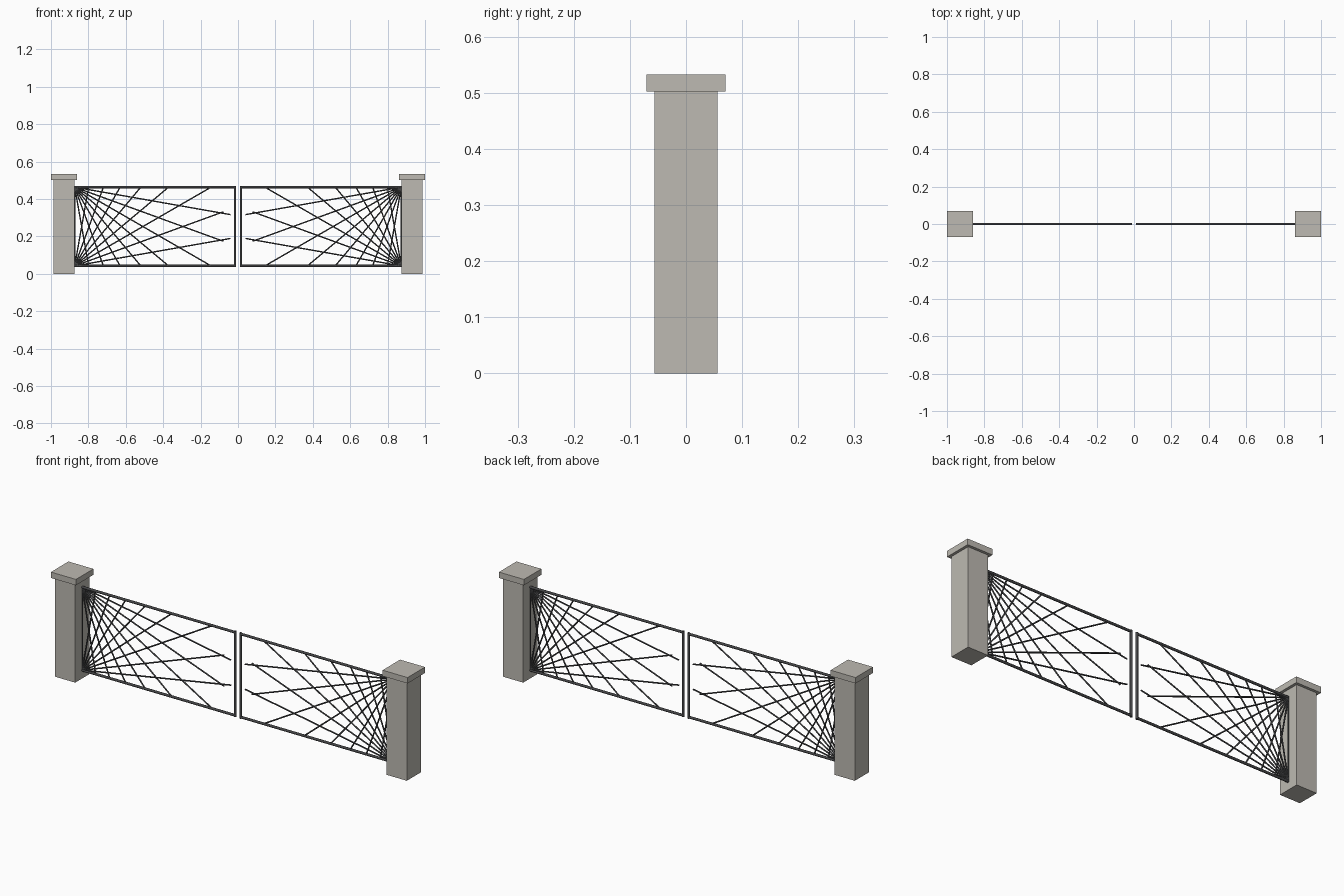
import bpy
import math
from mathutils import Vector

cube = bpy.data.objects.get("Cube")
if cube:
    bpy.data.objects.remove(cube, do_unlink=True)


def make_material(name, rgb):
    mat = bpy.data.materials.new(name)
    mat.use_nodes = True
    color = (*rgb, 1)
    mat.diffuse_color = color
    mat.node_tree.nodes["Principled BSDF"].inputs["Base Color"].default_value = color
    return mat


STONE = make_material("warm grey stone", (0.51, 0.49, 0.445))
IRON = make_material("dark iron", (0.06, 0.061, 0.064))

HINGE_X, MEET_X = 0.873, 0.016
LOW_Z, HIGH_Z = 0.042, 0.463
FRAME_RADIUS = 0.0063
ROD_RADIUS, ROD_LENGTH = 0.0036, 0.846


def box(name, low, high, mat):
    low, high = Vector(low), Vector(high)
    bpy.ops.mesh.primitive_cube_add(size=1, location=(low + high) / 2)
    obj = bpy.context.object
    obj.name = name
    obj.scale = high - low
    bpy.ops.object.transform_apply(location=False, rotation=False, scale=True)
    obj.data.materials.append(mat)


def tube(name, x0, z0, x1, z1, radius, overlap=0):
    # Round bar in the gate plane, lengthened by the overlap at both ends
    start, end = Vector((x0, 0, z0)), Vector((x1, 0, z1))
    axis = end - start
    bpy.ops.mesh.primitive_cylinder_add(
        vertices=12, radius=radius, depth=axis.length + 2 * overlap,
        location=(start + end) / 2, rotation=axis.to_track_quat("Z", "Y").to_euler())
    obj = bpy.context.object
    obj.name = name
    obj.data.materials.append(IRON)
    bpy.ops.object.shade_smooth_by_angle(angle=math.radians(40))


for side, s in (("left", 1), ("right", -1)):
    # Stone pillar and its overhanging cap
    for part, half, z0, z1 in (("pillar", 0.0565, 0, 0.502),
                               ("pillar_cap", 0.07, 0.502, 0.532)):
        box(f"{side}_{part}", (s * 0.93 - half, -half, z0),
            (s * 0.93 + half, half, z1), STONE)

    # Gate leaf frame
    hinge, meet = s * HINGE_X, s * MEET_X
    for part, z in (("bottom_rail", LOW_Z), ("top_rail", HIGH_Z)):
        tube(f"{side}_{part}", hinge, z, meet, z, FRAME_RADIUS)
    tube(f"{side}_meeting_stile", meet, LOW_Z, meet, HIGH_Z, FRAME_RADIUS, FRAME_RADIUS)
    tube(f"{side}_hinge_stile", hinge, LOW_Z, hinge, HIGH_Z, ROD_RADIUS)

    # Two fans of rods spreading from the hinge corners
    for fan, z, up in (("lower", LOW_Z, 1), ("upper", HIGH_Z, -1)):
        for degrees in range(10, 90, 10):
            a = math.radians(degrees)
            length = min(ROD_LENGTH, (HIGH_Z - LOW_Z) / math.sin(a))
            tube(f"{side}_{fan}_fan_rod_{degrees}", hinge, z,
                 hinge - s * length * math.cos(a), z + up * length * math.sin(a), ROD_RADIUS)
